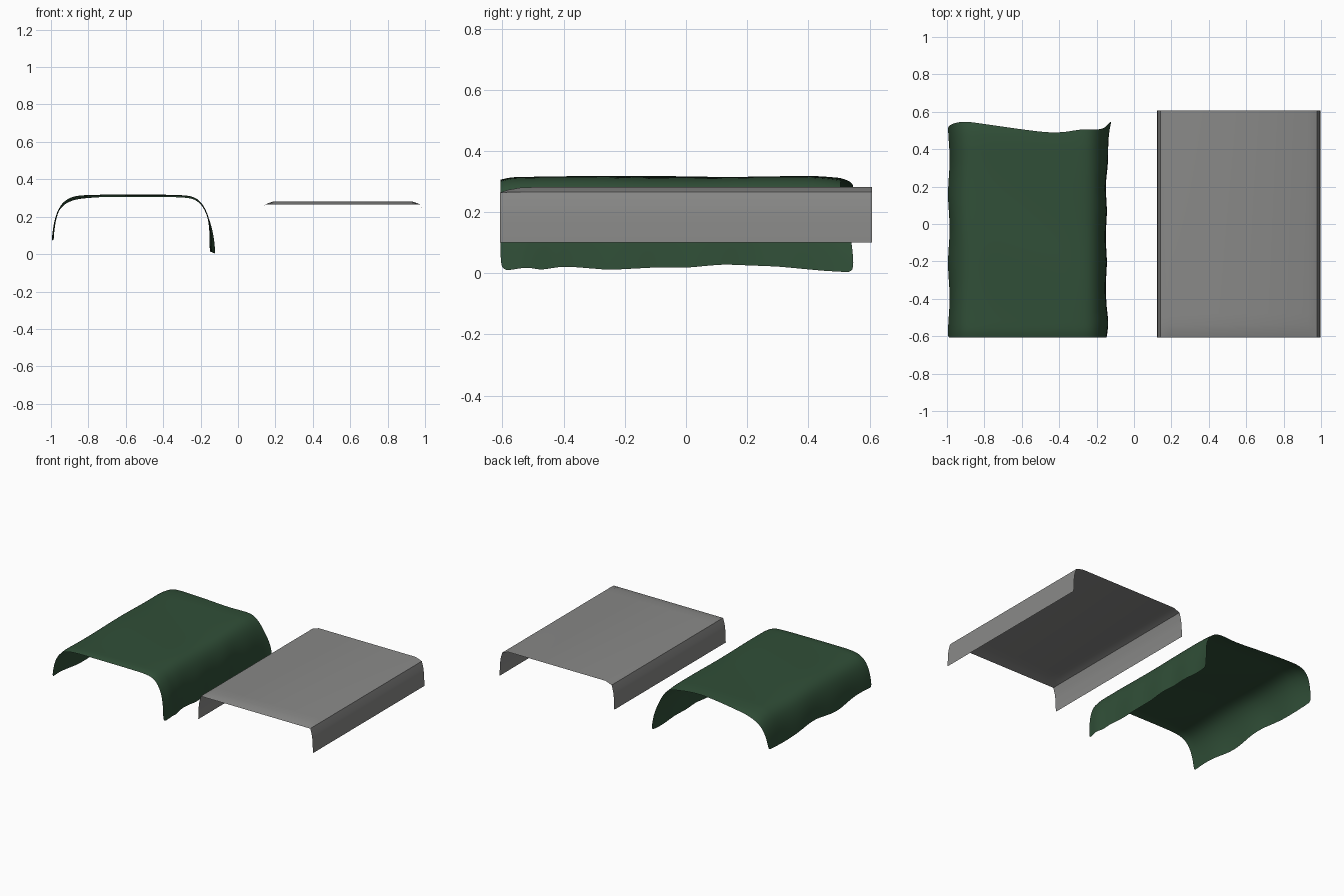
import bpy, math

if "Cube" in bpy.data.objects:
    bpy.data.objects.remove(bpy.data.objects["Cube"])


def material(name, rgb):
    m = bpy.data.materials.new(name)
    m.diffuse_color = (*rgb, 1)
    m.use_nodes = True
    m.node_tree.nodes["Principled BSDF"].inputs["Base Color"].default_value = m.diffuse_color
    return m


def lerp(table, t):
    """Piecewise linear lookup in a list of (t, value) pairs."""
    if t <= table[0][0]:
        return table[0][1]
    for (a, va), (b, vb) in zip(table, table[1:]):
        if t <= b:
            return va + (vb - va) * (t - a) / (b - a)
    return table[-1][1]


def sheet(name, rows, mat):
    """Surface through rows of points running from front to back."""
    n = len(rows[0])
    verts = [p for r in rows for p in r]
    faces = [(j * n + i, (j + 1) * n + i, (j + 1) * n + i + 1, j * n + i + 1)
             for j in range(len(rows) - 1) for i in range(n - 1)]
    me = bpy.data.meshes.new(name)
    me.from_pydata(verts, [], faces)
    me.flip_normals()  # outside faces up
    me.materials.append(mat)
    ob = bpy.data.objects.new(name, me)
    bpy.context.collection.objects.link(ob)
    bpy.ops.object.select_all(action='DESELECT')
    ob.select_set(True)
    bpy.context.view_layer.objects.active = ob
    return ob


green = material("dark green cloth", (0.030, 0.078, 0.039))
grey = material("mid grey", (0.25, 0.25, 0.245))

# Stiff grey cover: constant section with a slightly lowered front lip
half = [(0.438, 0.10), (0.435, 0.18), (0.43, 0.22), (0.418, 0.265), (0.37, 0.282)]
section = [(0.56 - w, z) for w, z in half] + [(0.56 + w, z) for w, z in reversed(half)]
lip = [(-0.608, 0.264), (-0.58, 0.273), (-0.54, 0.28), (-0.48, 0.283), (0.608, 0.283)]
cover = sheet("grey_cover", [[(x, y, min(z, top)) for x, z in section] for y, top in lip], grey)
bpy.ops.object.shade_smooth_by_angle(angle=math.radians(30))

# Draped green cloth: rounded section with uneven hems
drape = [(-0.990, 0.085), (-0.985, 0.14), (-0.973, 0.205), (-0.945, 0.268), (-0.90, 0.302),
         (-0.84, 0.314), (-0.72, 0.316), (-0.56, 0.317), (-0.40, 0.316), (-0.28, 0.314),
         (-0.225, 0.302), (-0.185, 0.262), (-0.160, 0.20), (-0.150, 0.14),
         (-0.147, 0.08), (-0.145, 0.015)]
back_edge = [(-0.99, 0.52), (-0.965, 0.54), (-0.91, 0.55), (-0.8, 0.535), (-0.56, 0.50),
             (-0.40, 0.482), (-0.28, 0.51), (-0.20, 0.50), (-0.16, 0.515), (-0.145, 0.55)]
right_hem = [(-0.61, 0.010), (-0.57, 0.010), (-0.52, 0.022), (-0.48, 0.010), (-0.40, 0.023),
             (-0.25, 0.011), (-0.08, 0.020), (0.0, 0.018), (0.12, 0.029), (0.3, 0.022),
             (0.45, 0.008), (0.56, 0.002)]
right_shift = [(-0.61, 0.002), (-0.54, 0.008), (-0.45, -0.003), (0.2, -0.003),
               (0.4, 0.006), (0.50, 0.016), (0.56, 0.026)]
top_drop = [(-0.61, -0.010), (-0.57, 0.0), (0.42, 0.0), (0.50, -0.006), (0.56, -0.022)]
rows = []
STEPS = 36
for j in range(STEPS + 1):
    t = j / STEPS
    row = []
    for x, z in drape:
        end = lerp(back_edge, x)
        y = -0.606 + t * (end + 0.606)
        hang = max(0.0, min(1.0, (0.30 - z) / 0.25))  # how far down the side
        if x > -0.56:
            z = z + hang * (lerp(right_hem, y) - 0.015)
            x = x + hang * (lerp(right_shift, y) + 0.003 * math.sin(23 * y))
        else:
            z = z + hang * 0.014 * math.sin(11 * y + 1)
            x = x + hang * 0.005 * math.sin(17 * y + 2)
        z += (1 - hang) * (lerp(top_drop, y) + 0.002 * math.sin(9 * y + 5 * x))
        row.append((x, y, z))
    rows.append(row)
cloth = sheet("green_cloth", rows, green)
sub = cloth.modifiers.new("Soft", 'SUBSURF')
sub.levels = sub.render_levels = 2
bpy.ops.object.shade_smooth()
